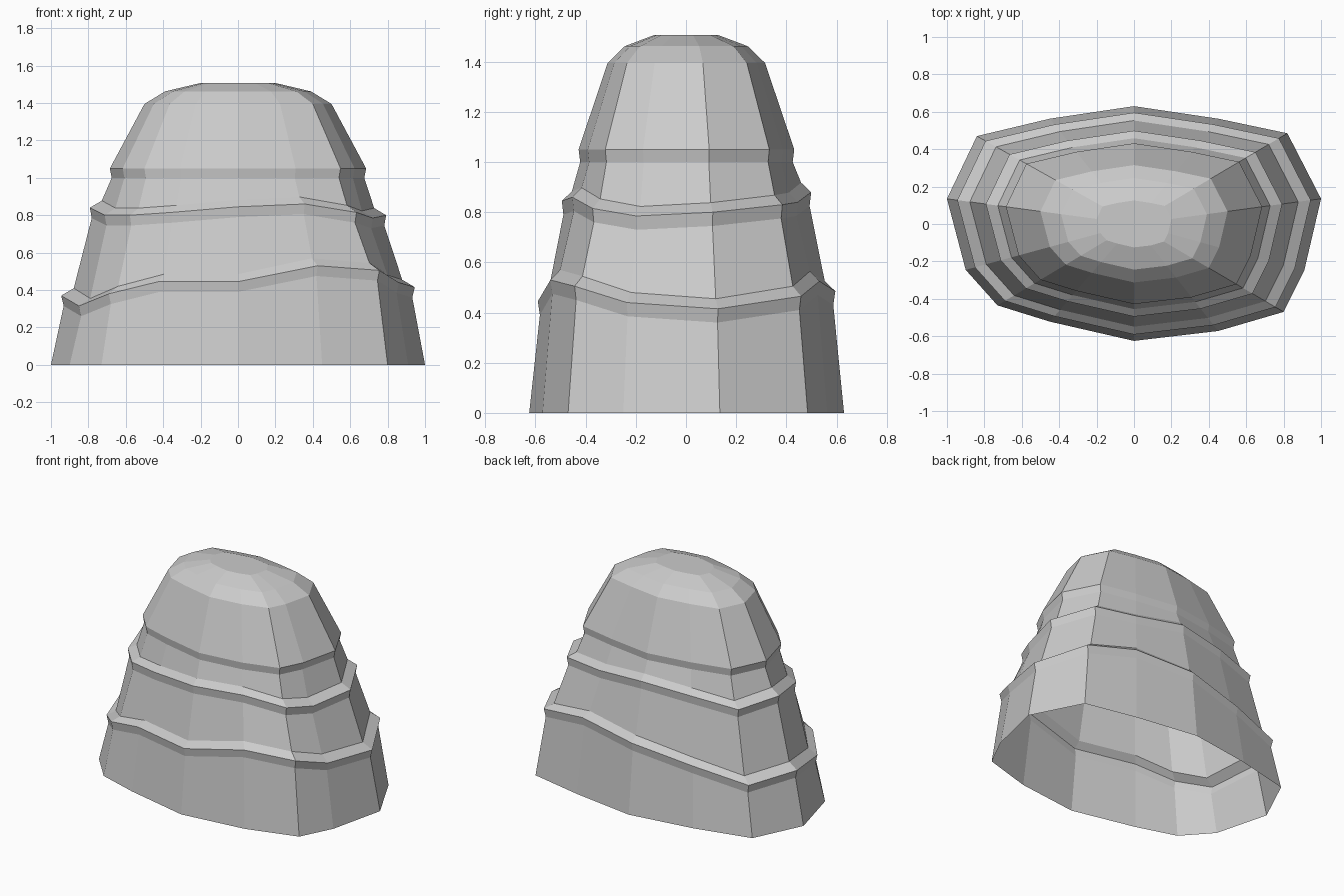
import bpy, bmesh

# Base outline (x, y) with the wavy heights of the lower and middle ledges
outline = [
    (0.00, -0.625, 0.445, 0.845), (0.45, -0.572, 0.53, 0.86),
    (0.80, -0.47, 0.505, 0.815), (0.91, -0.25, 0.44, 0.785),
    (1.00, 0.135, 0.415, 0.80), (0.82, 0.485, 0.465, 0.83),
    (0.45, 0.563, 0.525, 0.84), (0.00, 0.63, 0.485, 0.88),
    (-0.45, 0.563, 0.415, 0.85), (-0.84, 0.47, 0.345, 0.81),
    (-1.00, 0.135, 0.37, 0.84), (-0.90, -0.245, 0.315, 0.80),
    (-0.73, -0.435, 0.38, 0.80), (-0.45, -0.522, 0.445, 0.815),
]

# Profile: (outline scale, which ledge the height follows, height offset)
profile = [
    (1.00, None, 0.0),
    (0.932, 0, -0.055), (0.945, 0, 0.0), (0.878, 0, 0.04),
    (0.782, 1, -0.055), (0.792, 1, 0.0), (0.728, 1, 0.038),
    (0.675, None, 1.0), (0.685, None, 1.05),
    (0.50, None, 1.395), (0.39, None, 1.462), (0.20, None, 1.507),
]

# Loft the rings into a stepped mound, open underneath
bm = bmesh.new()
rings = []
for s, ledge, dz in profile:
    rings.append([
        bm.verts.new((p[0] * s, p[1] * s, dz + (0 if ledge is None else p[2 + ledge])))
        for p in outline])
n = len(outline)
for low, high in zip(rings, rings[1:]):
    for i in range(n):
        j = (i + 1) % n
        bm.faces.new((low[i], low[j], high[j], high[i]))

# Flat crown
bm.faces.new(rings[-1])

mesh = bpy.data.meshes.new("stepped_mound")
bm.to_mesh(mesh)
bm.free()
mound = bpy.data.objects.new("stepped_mound", mesh)
bpy.context.collection.objects.link(mound)
